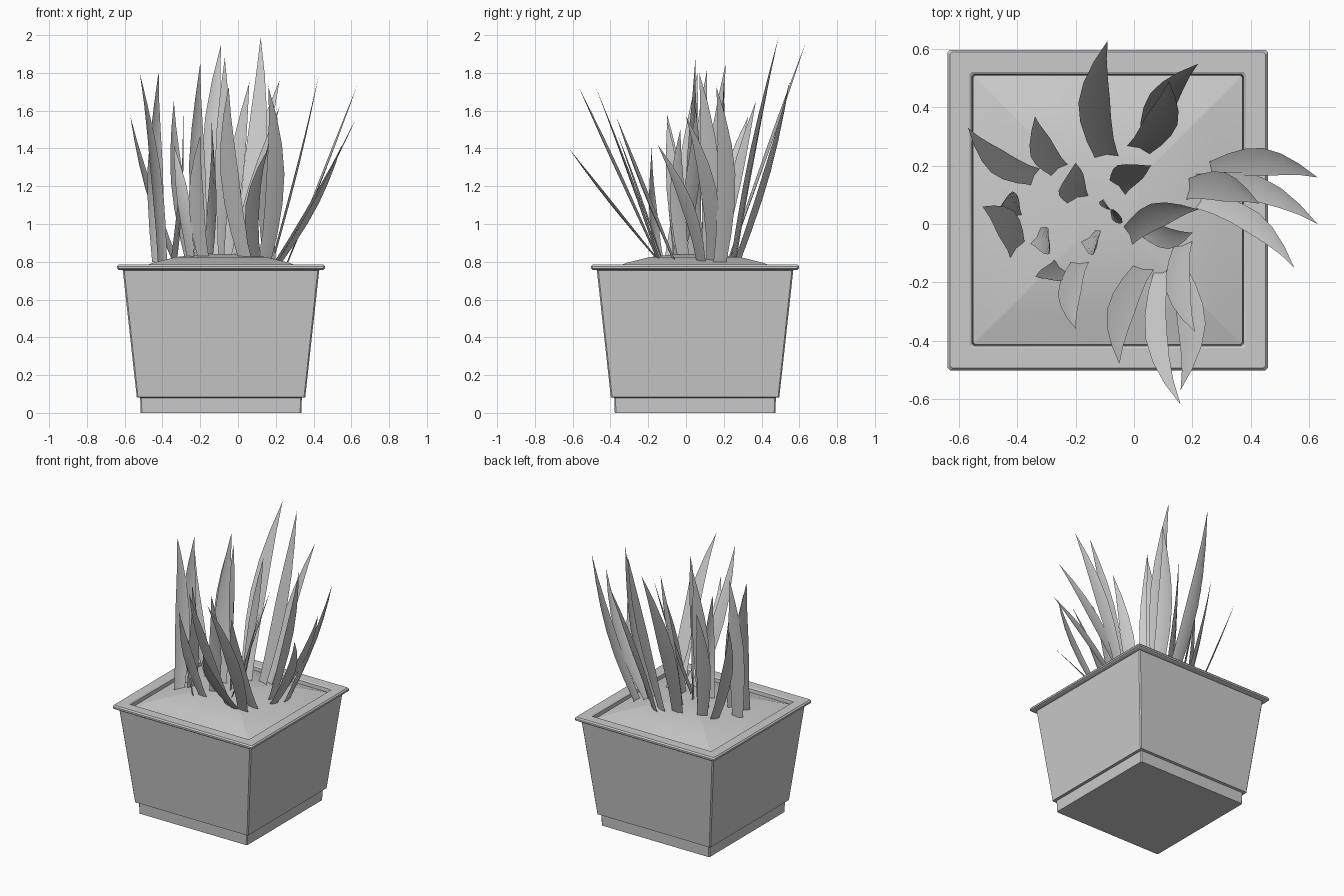
import bpy, bmesh, math
from mathutils import Vector

if "Cube" in bpy.data.objects:
    bpy.data.objects.remove(bpy.data.objects["Cube"])

CX, CY = -0.09, 0.048   # pot centre


def finish(name, bm, angle=30):
    me = bpy.data.meshes.new(name)
    bm.to_mesh(me)
    bm.free()
    ob = bpy.data.objects.new(name, me)
    bpy.context.collection.objects.link(ob)
    bpy.ops.object.select_all(action='DESELECT')
    bpy.context.view_layer.objects.active = ob
    ob.select_set(True)
    bpy.ops.object.shade_smooth_by_angle(angle=math.radians(angle))
    return ob


def square_loft(name, profile, cap_start, cap_end, angle=30):
    """Stack of squares, each given as (half size, z), with tiny cut corners."""
    bm = bmesh.new()
    rings = []
    for h, z in profile:
        c = 0.015 * h
        corner = [(h, c - h), (h, h - c), (h - c, h)]
        ring = []
        for q in range(4):
            for x, y in corner[1:]:
                for _ in range(q):
                    x, y = -y, x
                ring.append(bm.verts.new((CX + x, CY + y, z)))
        rings.append(ring)
    for a, b in zip(rings, rings[1:]):
        for i in range(8):
            j = (i + 1) % 8
            bm.faces.new((a[i], a[j], b[j], b[i]))
    if cap_start:
        bm.faces.new(rings[0][::-1])
    if cap_end:
        bm.faces.new(rings[-1])
    return finish(name, bm, angle)


# Tapered pot with recessed foot, rolled rim and inner wall
square_loft("pot", [
    (0.425, 0.0), (0.428, 0.08), (0.446, 0.083), (0.52, 0.755),
    (0.541, 0.757), (0.55, 0.764), (0.55, 0.776), (0.542, 0.785),
    (0.474, 0.785), (0.466, 0.778), (0.462, 0.73)], True, False)

# Mounded soil
square_loft("soil", [(0.465, 0.735), (0.462, 0.755), (0.36, 0.795),
                     (0.24, 0.825), (0.1, 0.84)], False, True, 60)

# Leaves: base x, y then tip x, y, z
LEAVES = [
    (-0.09, 0.22, -0.09, 0.63, 1.95),
    (0.05, 0.27, 0.22, 0.55, 1.76),
    (0.01, 0.25, 0.12, 0.49, 1.99),
    (0.20, 0.14, 0.63, 0.00, 1.57),
    (0.26, 0.18, 0.63, 0.16, 1.73),
    (0.10, -0.14, 0.16, -0.62, 1.40),
    (0.22, 0.08, 0.55, -0.15, 1.42),
    (0.14, -0.14, 0.16, -0.57, 1.73),
    (0.04, -0.14, -0.05, -0.48, 1.73),
    (-0.33, 0.16, -0.57, 0.33, 1.57),
    (0.18, 0.12, 0.43, 0.07, 1.80),
    (0.17, -0.06, 0.21, -0.37, 1.57),
    (-0.25, 0.18, -0.34, 0.37, 1.65),
    (-0.19, 0.08, -0.20, 0.21, 1.85),
    (-0.40, -0.09, -0.52, 0.06, 1.80),
    (-0.42, 0.02, -0.42, 0.11, 1.81),
    (-0.34, -0.04, -0.29, -0.10, 1.58),
    (-0.18, -0.12, -0.20, -0.36, 1.47),
    (-0.25, -0.14, -0.34, -0.18, 1.42),
    (-0.16, -0.04, -0.14, -0.10, 1.55),
    (-0.09, 0.05, -0.07, 0.05, 1.88),
    (-0.06, 0.12, 0.06, 0.20, 1.75),
    (-0.03, -0.05, 0.22, 0.05, 1.62),
    (0.02, -0.01, 0.20, -0.03, 1.50),
]
WIDTHS = (0.72, 0.85, 0.98, 1.0, 0.78, 0.42)   # width from base towards tip
SOIL_TOP = 0.80


def leaf(index, bx, by, tx, ty, tz):
    """Creased strip along a bowed path; size, bow and twist follow the lean."""
    bm = bmesh.new()
    base, top = Vector((bx, by, SOIL_TOP)), Vector((tx, ty, tz))
    lean = math.hypot(tx - bx, ty - by)
    across = math.atan2(ty - by, tx - bx) + math.pi / 2
    width = 0.07 + 0.06 * (tz - 1.3)
    twist = math.radians(10 + 50 * max(0, 1 - lean / 0.25))
    bow = (-1 if index % 3 == 0 else 1) * (0.02 + 0.18 * lean)
    ctrl = (base + top) / 2 + Vector((math.cos(across), math.sin(across), 0)) * bow
    rows = []
    for i, w in enumerate(WIDTHS):
        u = i / len(WIDTHS)
        p = base * (1 - u) ** 2 + ctrl * 2 * u * (1 - u) + top * u * u
        ang = across + twist * (0.4 + u)
        side = Vector((math.cos(ang), math.sin(ang), 0)) * width * w / 2
        fold = Vector((math.sin(ang), -math.cos(ang), 0)) * width * w * 0.1
        rows.append([bm.verts.new(q) for q in (p - side, p + fold, p + side)])
    tip = bm.verts.new(top)
    for k in (0, 1):
        for r, s in zip(rows, rows[1:]):
            bm.faces.new((r[k], r[k + 1], s[k + 1], s[k]))
        bm.faces.new((rows[-1][k], rows[-1][k + 1], tip))
    finish(f"leaf_{index:02d}", bm, 60)


for n, data in enumerate(LEAVES, 1):
    leaf(n, *data)
